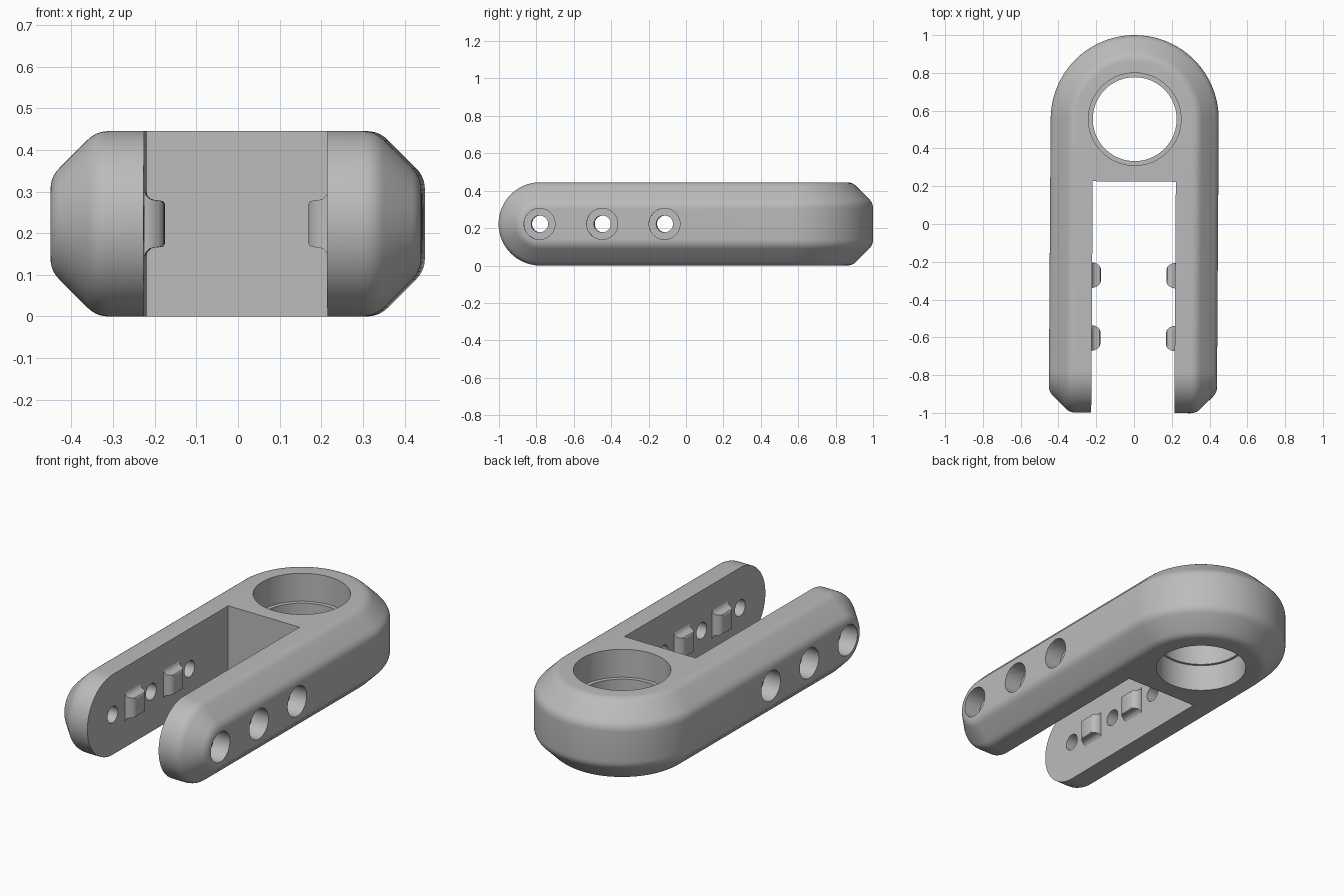
import bpy, bmesh, math
from mathutils import Matrix, Vector

cube = bpy.data.objects.get("Cube")
if cube:
    bpy.data.objects.remove(cube)

R, H = 0.445, 0.2225          # half width, half height
CHAMFER, FILLET = 0.11, 0.05
REAR_Y, FRONT_Y = 0.555, -0.7775
SLOT_X, SLOT_END = 0.22, 0.225
TILT = Matrix.Rotation(-0.0066, 4, "Z")

grey = bpy.data.materials.new("mid_grey")
grey.use_nodes = True
colour = (0.5, 0.5, 0.5, 1)
grey.diffuse_color = colour
grey.node_tree.nodes["Principled BSDF"].inputs["Base Color"].default_value = colour


def make_object(name, bm):
    bmesh.ops.recalc_face_normals(bm, faces=bm.faces)
    mesh = bpy.data.meshes.new(name)
    bm.to_mesh(mesh)
    bm.free()
    mesh.materials.append(grey)
    obj = bpy.data.objects.new(name, mesh)
    bpy.context.collection.objects.link(obj)
    return obj


def activate(obj):
    bpy.ops.object.select_all(action="DESELECT")
    obj.select_set(True)
    bpy.context.view_layer.objects.active = obj


def rounded_corner(prev, corner, nxt, steps=5):
    """Soft corner of a profile as a short quadratic curve."""
    p, c, n = Vector(prev), Vector(corner), Vector(nxt)
    a = c + (p - c).normalized() * FILLET * 0.6
    b = c + (n - c).normalized() * FILLET * 0.6
    return [a * (1 - t) ** 2 + c * 2 * t * (1 - t) + b * t * t
            for t in (i / steps for i in range(steps + 1))]


def cut(target, cutter):
    mod = target.modifiers.new("cut", "BOOLEAN")
    mod.operation, mod.solver, mod.object = "DIFFERENCE", "EXACT", cutter
    cutter.hide_render = True
    activate(target)
    bpy.ops.object.modifier_apply(modifier=mod.name)
    bpy.data.objects.remove(cutter)


def cylinder(radius, start, end, sides=64):
    """Cutter between two points."""
    start, end = Vector(start), Vector(end)
    axis = end - start
    turn = Vector((0, 0, 1)).rotation_difference(axis).to_matrix().to_4x4()
    bm = bmesh.new()
    bmesh.ops.create_cone(bm, cap_ends=True, segments=sides, radius1=radius,
                          radius2=radius, depth=axis.length,
                          matrix=Matrix.Translation((start + end) / 2) @ turn)
    return make_object("cutter", bm)


# Body: hull of a round rear end and rounded, chamfered arm tips
top = (R - CHAMFER, H)
side = (R, H - CHAMFER)
profile = (rounded_corner((0, H), top, side) + rounded_corner(top, side, (R, 0)))
bm = bmesh.new()
N = 48
for r, h in profile:
    for i in range(N + 1):
        a = math.pi * i / N
        for s in (-1, 1):
            bm.verts.new((r * math.cos(a), REAR_Y + r * math.sin(a), H + s * h))
            bm.verts.new((s * r, FRONT_Y - h * math.sin(a), H + h * math.cos(a)))
hull = bmesh.ops.convex_hull(bm, input=bm.verts)
loose = [v for v in bm.verts if not v.link_faces]
bmesh.ops.delete(bm, geom=loose, context="VERTS")
bmesh.ops.dissolve_limit(bm, angle_limit=math.radians(0.3),
                         verts=bm.verts, edges=bm.edges)
body = make_object("fork_body", bm)

# Slot between the arms
bm = bmesh.new()
bmesh.ops.create_cube(bm, size=1)
bmesh.ops.scale(bm, vec=(2 * SLOT_X, SLOT_END + 1.2, 1), verts=bm.verts)
bmesh.ops.translate(bm, vec=(0, (SLOT_END - 1.2) / 2, H), verts=bm.verts)
cut(body, make_object("cutter", bm))

# Rear bore with an inner lip
for radius, low, high in ((0.222, -0.1, 0.6), (0.245, 0.29, 0.6), (0.236, -0.1, 0.15)):
    cut(body, cylinder(radius, (0, REAR_Y, low), (0, REAR_Y, high), 96))

# Bolt holes with counterbores on the outer faces
for y in (-0.78, -0.445, -0.112):
    cut(body, cylinder(0.045, (-0.6, y, H), (0.6, y, H), 40))
    for s in (-1, 1):
        cut(body, cylinder(0.083, (s * 0.345, y, H), (s * 0.6, y, H), 48))

# Locating pegs: stacked rings that flare at the base and round at the tip
RINGS = ((-0.01, 0.067, 0.08), (0, 0.067, 0.078), (0.004, 0.067, 0.068),
         (0.012, 0.066, 0.06), (0.022, 0.062, 0.057), (0.034, 0.055, 0.056),
         (0.042, 0.046, 0.054), (0.046, 0.034, 0.048))
parts = [body]
for s, label in ((1, "left"), (-1, "right")):
    for y, place in ((-0.605, "front"), (-0.272, "rear")):
        bm = bmesh.new()
        loops = [[bm.verts.new((s * (SLOT_X - d), y + sy * hy, H + sz * hz))
                  for sy, sz in ((-1, -1), (1, -1), (1, 1), (-1, 1))]
                 for d, hy, hz in RINGS]
        for a, b in zip(loops, loops[1:]):
            for i in range(4):
                j = (i + 1) % 4
                bm.faces.new((a[i], a[j], b[j], b[i]))
        bm.faces.new(loops[0])
        bm.faces.new(loops[-1])
        parts.append(make_object(f"{label}_{place}_peg", bm))

for obj in parts:
    obj.data.transform(TILT)
    activate(obj)
    bpy.ops.object.shade_smooth_by_angle(angle=math.radians(32))
